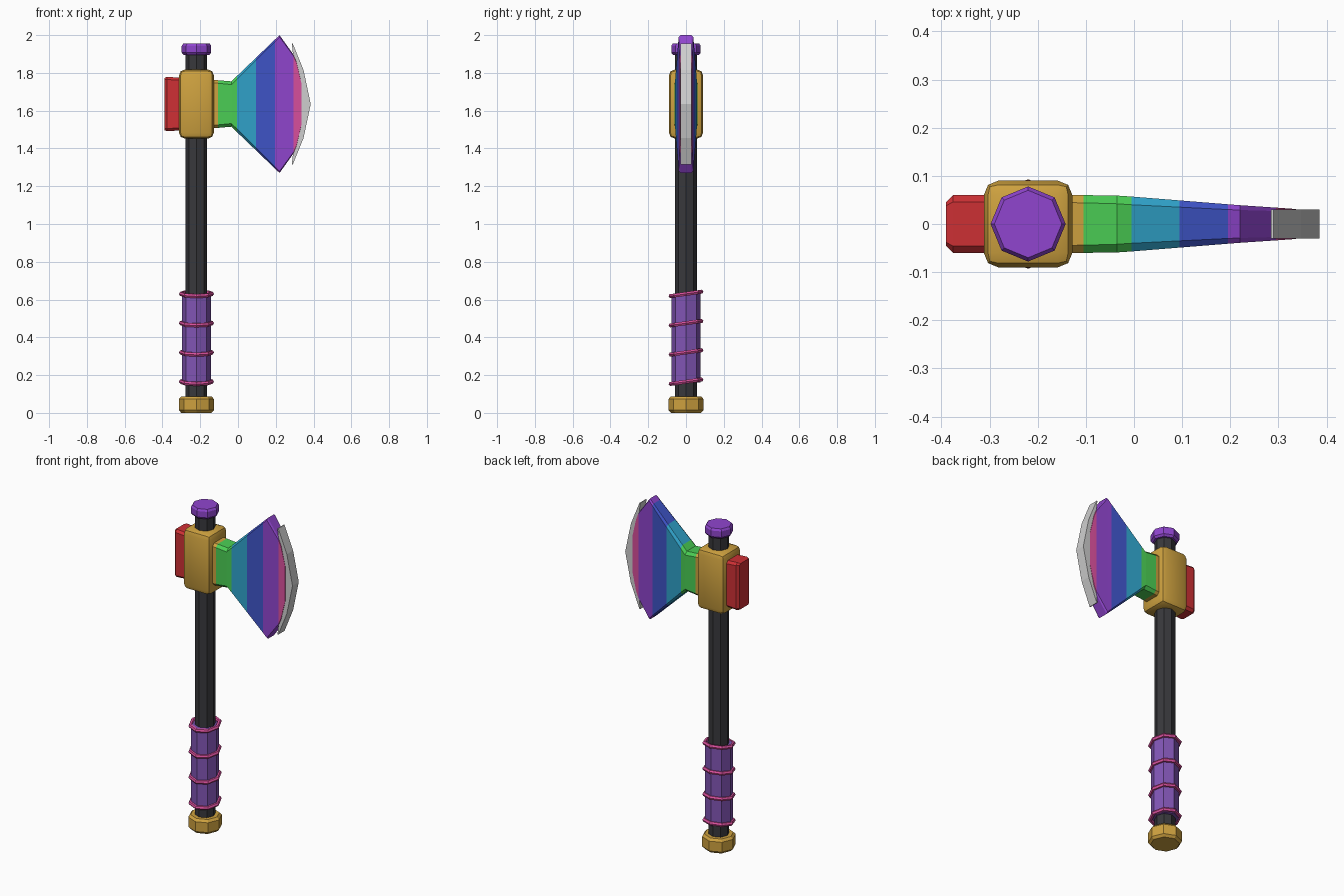
import bpy
import bmesh
import math

if "Cube" in bpy.data.objects:
    bpy.data.objects.remove(bpy.data.objects["Cube"], do_unlink=True)

AXIS = -0.22   # x of the handle
MID = 1.635    # height of the blade centre line
SIDES = 8


def material(name, rgb):
    mat = bpy.data.materials.new(name)
    mat.use_nodes = True
    mat.diffuse_color = (*rgb, 1)
    mat.node_tree.nodes["Principled BSDF"].inputs["Base Color"].default_value = (*rgb, 1)
    return mat


GOLD = material("gold", (0.62, 0.36, 0.05))
DARK = material("dark_shaft", (0.04, 0.04, 0.045))
GRIP = material("grip_purple", (0.22, 0.09, 0.46))
PINK = material("pink", (0.70, 0.08, 0.34))
RED = material("red", (0.62, 0.03, 0.035))
GREEN = material("green", (0.07, 0.62, 0.09))
TEAL = material("teal", (0.03, 0.37, 0.60))
BLUE = material("blue", (0.05, 0.09, 0.58))
VIOLET = material("violet", (0.28, 0.06, 0.62))
SILVER = material("silver", (0.62, 0.62, 0.62))


def finish(name, bm, mats, smooth=None):
    bmesh.ops.recalc_face_normals(bm, faces=bm.faces[:])
    mesh = bpy.data.meshes.new(name)
    bm.to_mesh(mesh)
    bm.free()
    for mat in mats:
        mesh.materials.append(mat)
    if smooth:
        mesh.polygons.foreach_set("use_smooth", [True] * len(mesh.polygons))
        mesh.set_sharp_from_angle(angle=math.radians(smooth))
    obj = bpy.data.objects.new(name, mesh)
    bpy.context.scene.collection.objects.link(obj)
    return obj


def loft(bm, loops, closed=False):
    """Skin a run of equal loops; cap the ends unless the run is closed."""
    rings = [[bm.verts.new(p) for p in loop] for loop in loops]
    pairs = list(zip(rings, rings[1:]))
    if closed:
        pairs.append((rings[-1], rings[0]))
    else:
        bm.faces.new(rings[0])
        bm.faces.new(rings[-1])
    for a, b in pairs:
        for i in range(len(a)):
            j = (i + 1) % len(a)
            bm.faces.new((a[i], a[j], b[j], b[i]))


def turned(name, profile, mat):
    """Eight-sided turned part from (radius, height) pairs."""
    bm = bmesh.new()
    angles = [math.tau * i / SIDES for i in range(SIDES)]
    loft(bm, [[(AXIS + r * math.cos(a), r * math.sin(a), z) for a in angles]
              for r, z in profile])
    return finish(name, bm, [mat])


# Handle parts
turned("shaft", [(0.057, 0.04), (0.057, 1.93)], DARK)
turned("grip", [(0.077, 0.16), (0.077, 0.63)], GRIP)
turned("pommel", [(0.08, 0), (0.093, 0.014), (0.093, 0.073), (0.08, 0.087)], GOLD)
turned("top_cap", [(0.068, 1.895), (0.078, 1.907), (0.078, 1.943), (0.07, 1.955)], VIOLET)

# Tilted grip bands
for n in range(4):
    bm = bmesh.new()
    loops = []
    for i in range(SIDES):
        a = math.tau * i / SIDES
        loop = []
        for k in range(6):
            t = math.tau * k / 6
            r = 0.081 + 0.012 * math.cos(t)
            loop.append((r * math.cos(a), r * math.sin(a), 0.012 * math.sin(t)))
        loops.append(loop)
    loft(bm, loops, closed=True)
    band = finish(f"grip_band_{n + 1}", bm, [PINK])
    band.location = (AXIS, 0, 0.165 + 0.155 * n)
    band.rotation_euler.x = math.radians(8)

# Rounded socket block
bm = bmesh.new()
bmesh.ops.create_cube(bm, size=1)
for v in bm.verts:
    v.co = (AXIS + v.co.x * 0.184, v.co.y * 0.18, MID + v.co.z * 0.365)
bmesh.ops.bevel(bm, geom=bm.edges[:], offset=0.03, segments=2, profile=0.5, affect="EDGES")
finish("socket_block", bm, [GOLD], smooth=35)

# Blade body: chamfered sections as (x, half height, half thickness, chamfer)
sections = [
    (-0.39, 0.138, 0.046, 0.008), (-0.376, 0.144, 0.06, 0.014),
    (-0.30, 0.139, 0.06, 0.014), (-0.105, 0.126, 0.06, 0.016),
    (-0.035, 0.12, 0.059, 0.017), (-0.005, 0.149, 0.057, 0.017),
    (0.095, 0.245, 0.049, 0.014), (0.195, 0.341, 0.041, 0.011),
    (0.22, 0.365, 0.039, 0.01), (0.295, 0.26, 0.034, 0.007),
    (0.31, 0.225, 0.033, 0.007), (0.337, 0.11, 0.031, 0.006),
]


def section(x, h, w, c):
    quarter = [(w, h - c), (w - c, h)]
    half = quarter + [(-y, z) for y, z in reversed(quarter)]
    return [(x, y, MID + z) for y, z in half + [(-y, -z) for y, z in half]]


bm = bmesh.new()
loft(bm, [section(*s) for s in sections])
limits = [-0.30, -0.105, -0.005, 0.095, 0.195, 0.295]
for f in bm.faces:
    f.material_index = sum(f.calc_center_median().x > x for x in limits)
finish("blade_body", bm, [RED, GOLD, GREEN, TEAL, BLUE, VIOLET, PINK])

# Silver cutting edge: crescent swept from top to bottom as (outer x, inner x, height)
upper = [(0.305, 0.285, 0.32), (0.345, 0.29, 0.18), (0.365, 0.305, 0.09)]
arc = [(0.29, 0.285, 0.32), (0.347, 0.30, 0.18), (0.385, 0.32, 0)]
arc += [(o, i, -z) for o, i, z in reversed(arc[:-1])]
bm = bmesh.new()
loft(bm, [[(o, -0.03, MID + z), (o, 0.03, MID + z), (i, 0.03, MID + z), (i, -0.03, MID + z)]
          for o, i, z in arc])
finish("cutting_edge", bm, [SILVER])
